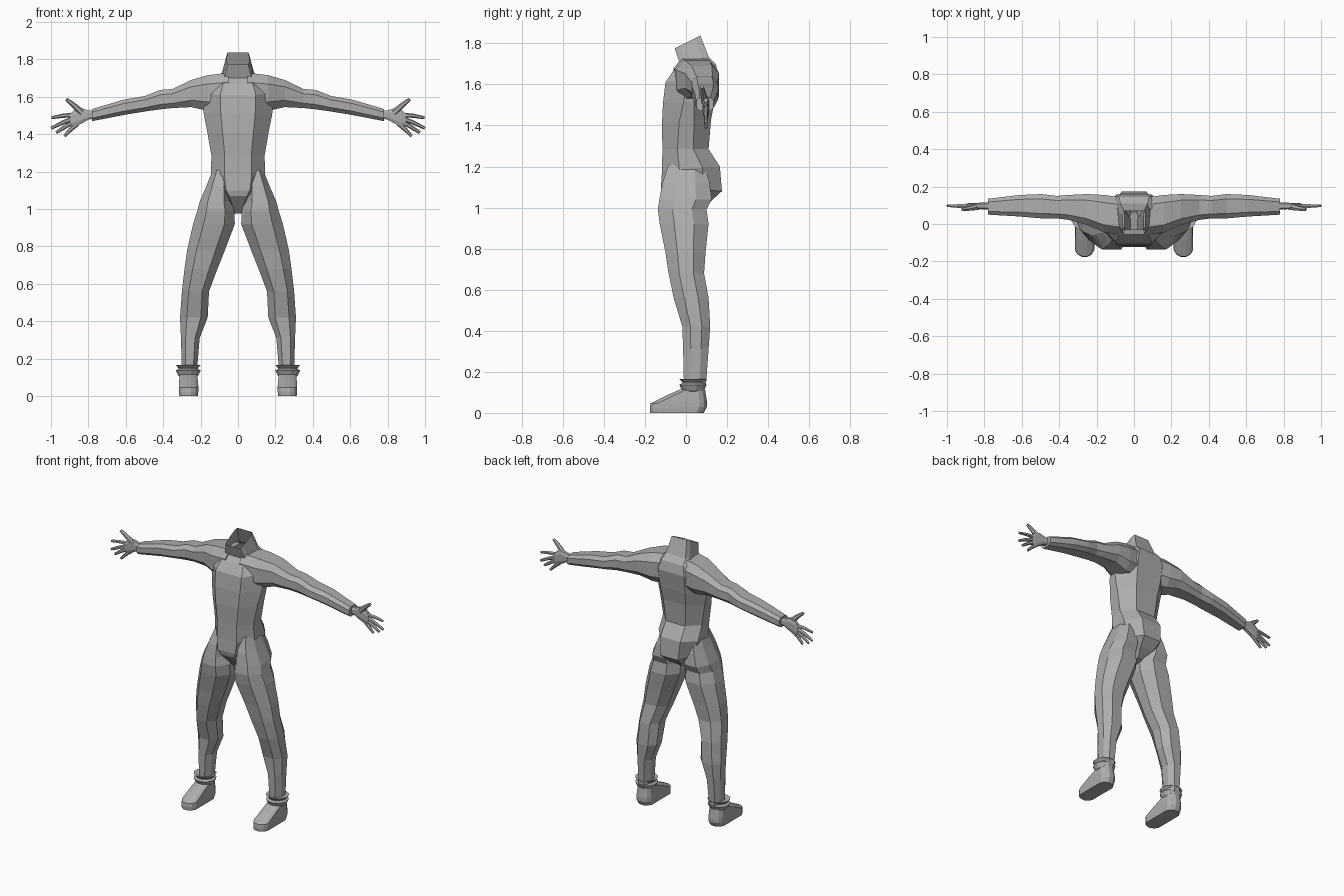
import bpy, bmesh, math
from mathutils import Vector

if "Cube" in bpy.data.objects:
    bpy.data.objects.remove(bpy.data.objects["Cube"])

GREY = bpy.data.materials.new("grey")
GREY.diffuse_color = (.42, .42, .42, 1)
GREY.use_nodes = True
GREY.node_tree.nodes["Principled BSDF"].inputs["Base Color"].default_value = GREY.diffuse_color


def octagon(side, front):
    """Chamfered rectangle in unit space, from its flat side and flat front."""
    return [(1, -side), (1, side), (front, 1), (-front, 1), (-1, side), (-1, -side), (-front, -1), (front, -1)]


OCT = octagon(.4, .5)
ARM = octagon(.5, .6)
ROUND = [(math.cos(math.radians(15 + 30 * i)), math.sin(math.radians(15 + 30 * i))) for i in range(12)]


def loft(name, rings, cap_start=True, cap_end=True, mirror=True):
    """Skin a list of point rings; optionally mirror across x."""
    bm = bmesh.new()
    loops = [[bm.verts.new(p) for p in ring] for ring in rings]
    for a, b in zip(loops, loops[1:]):
        n = len(a)
        for i in range(n):
            bm.faces.new((a[i], a[(i + 1) % n], b[(i + 1) % n], b[i]))
    if cap_start:
        bm.faces.new(loops[0][::-1])
    if cap_end:
        bm.faces.new(loops[-1])
    bmesh.ops.recalc_face_normals(bm, faces=bm.faces)
    mesh = bpy.data.meshes.new(name)
    bm.to_mesh(mesh)
    bm.free()
    mesh.materials.append(GREY)
    obj = bpy.data.objects.new(name, mesh)
    bpy.context.collection.objects.link(obj)
    if mirror:
        obj.modifiers.new("Mirror", 'MIRROR')
    return obj


def level(x0, x1, y0, y1, zf, zb=None, shape=OCT):
    """Horizontal ring; front and back heights may differ."""
    zb = zf if zb is None else zb
    return [Vector(((x0 + x1) / 2 + u * (x1 - x0) / 2,
                    (y0 + y1) / 2 + v * (y1 - y0) / 2,
                    (zf + zb) / 2 + v * (zb - zf) / 2)) for u, v in shape]


def upright(x, z0, z1, y0, y1):
    """Ring across the x axis, for arms and palms."""
    return [Vector((x, (y0 + y1) / 2 + u * (y1 - y0) / 2,
                    (z0 + z1) / 2 + v * (z1 - z0) / 2)) for u, v in ARM]


def sole(x0, x1, y0, y1, zf, zb):
    """Shoe outline: straight sides with round toe and heel."""
    r = (x1 - x0) / 2
    pts = []
    for u, v in ROUND:
        y = y1 - r + v * r if v > 0 else y0 + r + v * r
        pts.append(Vector(((x0 + x1) / 2 + u * r * 1.03, y, zf + (zb - zf) * (y - y0) / (y1 - y0))))
    return pts


def finger(name, path, radii):
    """Tapered six-sided finger lying in the plane of the palm."""
    rings = []
    d = (Vector(path[-1]) - Vector(path[0])).normalized()
    side = d.cross(Vector((0, 1, 0))).normalized()
    up = side.cross(d)
    for p, r in zip(path, radii):
        rings.append([Vector(p) + r * (math.cos(i * math.pi / 3) * side + math.sin(i * math.pi / 3) * up)
                      for i in range(6)])
    loft(name, rings)


# Torso with the open, forward-tilted neck:
# half width, front y, back y, front z, back z, flatness of the side and front
torso = [(.025, -.03, .06, .975, .99, .4, .6), (.06, -.115, .12, 1.07, 1.03, .4, .8),
         (.11, -.122, .175, 1.10, 1.08, .4, .58), (.145, -.117, .165, 1.18, 1.20, .4, .5),
         (.142, -.115, .11, 1.285, 1.285, .35, .5), (.165, -.117, .122, 1.41, 1.43, .3, .5),
         (.184, -.112, .14, 1.51, 1.52, .2, .5), (.19, -.10, .158, 1.61, 1.64, .2, .5),
         (.16, -.06, .145, 1.67, 1.70, .2, .5),
         (.086, -.03, .11, 1.70, 1.735, .6, .85), (.06, -.055, .07, 1.775, 1.838, .6, .9)]
loft("torso", [level(-w, w, a, b, zf, zb, octagon(s, f)) for w, a, b, zf, zb, s, f in torso],
     cap_end=False, mirror=False)

# Legs: inner x, outer x, front y, back y, z
legs = [(.05, .134, -.085, .09, 1.21), (.045, .17, -.115, .115, 1.12), (.032, .205, -.13, .125, 1.04),
        (.02, .218, -.137, .10, .99), (.017, .24, -.128, .11, .92), (.07, .272, -.10, .095, .78),
        (.11, .286, -.085, .088, .68), (.155, .30, -.06, .11, .56), (.162, .31, -.018, .118, .42),
        (.205, .305, -.014, .11, .31), (.22, .30, -.01, .097, .13)]
loft("leg", [level(*s) for s in legs])

# Arms: x, lower z, upper z, front y, back y
arms = [(.05, 1.53, 1.728, -.06, .14), (.16, 1.525, 1.716, -.045, .155), (.25, 1.545, 1.69, -.005, .16),
        (.35, 1.54, 1.642, .022, .155), (.415, 1.533, 1.637, .03, .15), (.495, 1.522, 1.605, .03, .16),
        (.61, 1.503, 1.585, .04, .155), (.78, 1.47, 1.535, .05, .135)]
loft("arm", [upright(*s) for s in arms])

# Palm and wrist
palm = [(.76, 1.485, 1.525, .078, .115), (.80, 1.478, 1.528, .078, .115), (.84, 1.455, 1.54, .08, .113),
        (.875, 1.44, 1.53, .082, .112), (.897, 1.445, 1.51, .085, .11)]
loft("palm", [upright(*s) for s in palm])

# Fingers: root (x, z) and tip (x, z)
for name, (rx, rz), (tx, tz) in [("index_finger", (.88, 1.503), (.998, 1.488)),
                                 ("middle_finger", (.88, 1.485), (.999, 1.432)),
                                 ("ring_finger", (.875, 1.467), (.972, 1.408)),
                                 ("little_finger", (.86, 1.455), (.928, 1.39))]:
    mid = ((rx + tx) / 2, .096, (rz + tz) / 2 + .003)
    finger(name, [(rx, .098, rz), mid, (tx, .098, tz)], (.013, .011, .008))
finger("thumb", [(.835, .092, 1.515), (.88, .083, 1.557), (.918, .078, 1.587)], (.019, .014, .009))

# Shoes: inner x, outer x, toe y, heel y, toe z, heel z
shoe = [(.214, .314, -.176, .088, 0, 0), (.212, .316, -.178, .104, .022, .03),
        (.212, .316, -.175, .104, .046, .055), (.215, .314, -.09, .098, .088, .09),
        (.217, .312, -.028, .095, .115, .115)]
loft("shoe", [sole(*s) for s in shoe])

# Flared double ankle cuffs: radius, z
cuff = [(.05, .105), (.056, .11), (.069, .137), (.054, .145), (.054, .15), (.07, .166), (.045, .16)]
loft("ankle_cuff", [level(.266 - r, .266 + r, .034 - r, .034 + r, z, shape=ROUND) for r, z in cuff])
